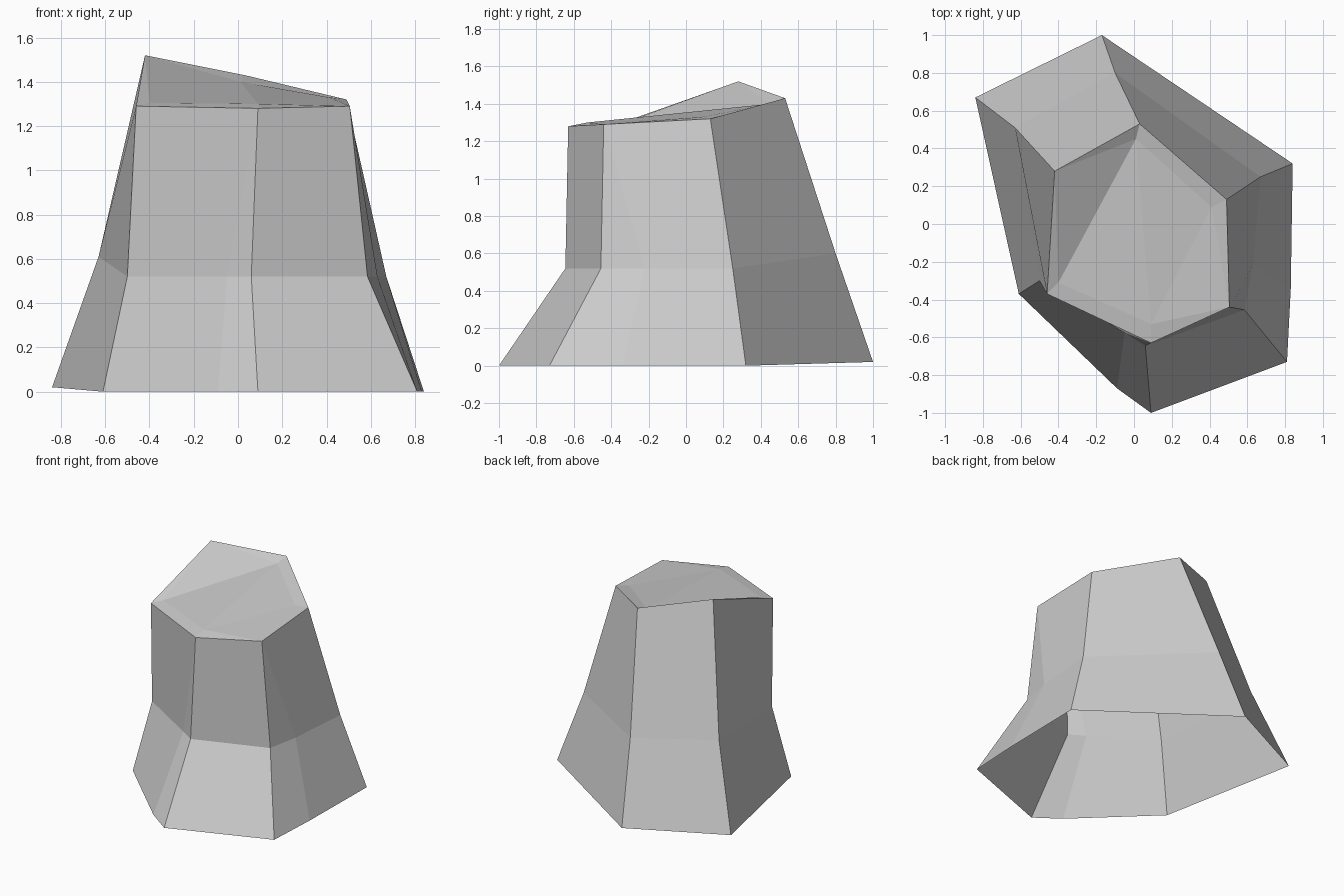
import bpy
import bmesh

# Remove the default cube
default_cube = bpy.data.objects.get("Cube")
if default_cube:
    bpy.data.objects.remove(default_cube, do_unlink=True)


def flat_material(name, colour):
    mat = bpy.data.materials.new(name)
    mat.use_nodes = True
    mat.diffuse_color = colour
    mat.node_tree.nodes["Principled BSDF"].inputs["Base Color"].default_value = colour
    return mat


def add_ring(bm, points):
    return [bm.verts.new(p) for p in points]


def add_face(bm, corners):
    """Make a face, skipping corners that repeat where the wall narrows."""
    unique = list(dict.fromkeys(corners))
    if len(unique) > 2:
        bm.faces.new(unique)


def bridge(bm, lower, upper):
    count = len(lower)
    for i in range(count):
        j = (i + 1) % count
        add_face(bm, (lower[i], lower[j], upper[j], upper[i]))


bm = bmesh.new()

# Flared, open foot; each ring runs counterclockwise from the back-left corner
foot = add_ring(bm, [
    (-.84, .67, .02), (-.61, -.37, 0), (-.09, -.87, 0), (.09, -1, 0),
    (.81, -.73, 0), (.83, -.34, 0), (.84, .32, 0), (-.17, 1, .02),
])

# Waist where the flare turns into the upright trunk
waist = add_ring(bm, [
    (-.63, .51, .61), (-.5, -.3, .52), (-.05, -.575, .52), (.06, -.645, .52),
    (.585, -.455, .52), (.63, -.22, .52), (.67, .25, .52), (-.1, .8, .6),
])

# Six-cornered rim; two waist corners merge into their neighbours here
peak, left, front, right, back_right, back = add_ring(bm, [
    (-.42, .28, 1.52), (-.46, -.37, 1.29), (.09, -.63, 1.28),
    (.505, -.44, 1.29), (.49, .13, 1.32), (.03, .53, 1.43),
])
rim = [peak, left, front, front, right, right, back_right, back]

bridge(bm, foot, waist)
bridge(bm, waist, rim)

# Sloping crown: raised peak facet and a shallow inset facet group
in_left, in_front, in_right, in_back = add_ring(bm, [
    (-.4, -.31, 1.305), (.09, -.53, 1.3), (.41, .09, 1.33), (.01, .45, 1.4),
])
for corners in (
    (peak, left, in_left), (peak, in_left, in_back), (peak, in_back, back),
    (left, front, in_front, in_left), (front, right, in_front),
    (right, in_right, in_front), (right, back_right, in_right),
    (back_right, back, in_back, in_right),
    (in_left, in_front, in_back), (in_front, in_right, in_back),
):
    add_face(bm, corners)

# Finished rock stump, flat shaded
mesh = bpy.data.meshes.new("rock_stump")
bm.to_mesh(mesh)
bm.free()
rock = bpy.data.objects.new("rock_stump", mesh)
bpy.context.collection.objects.link(rock)
mesh.materials.append(flat_material("stone_grey", (.6, .6, .6, 1)))
